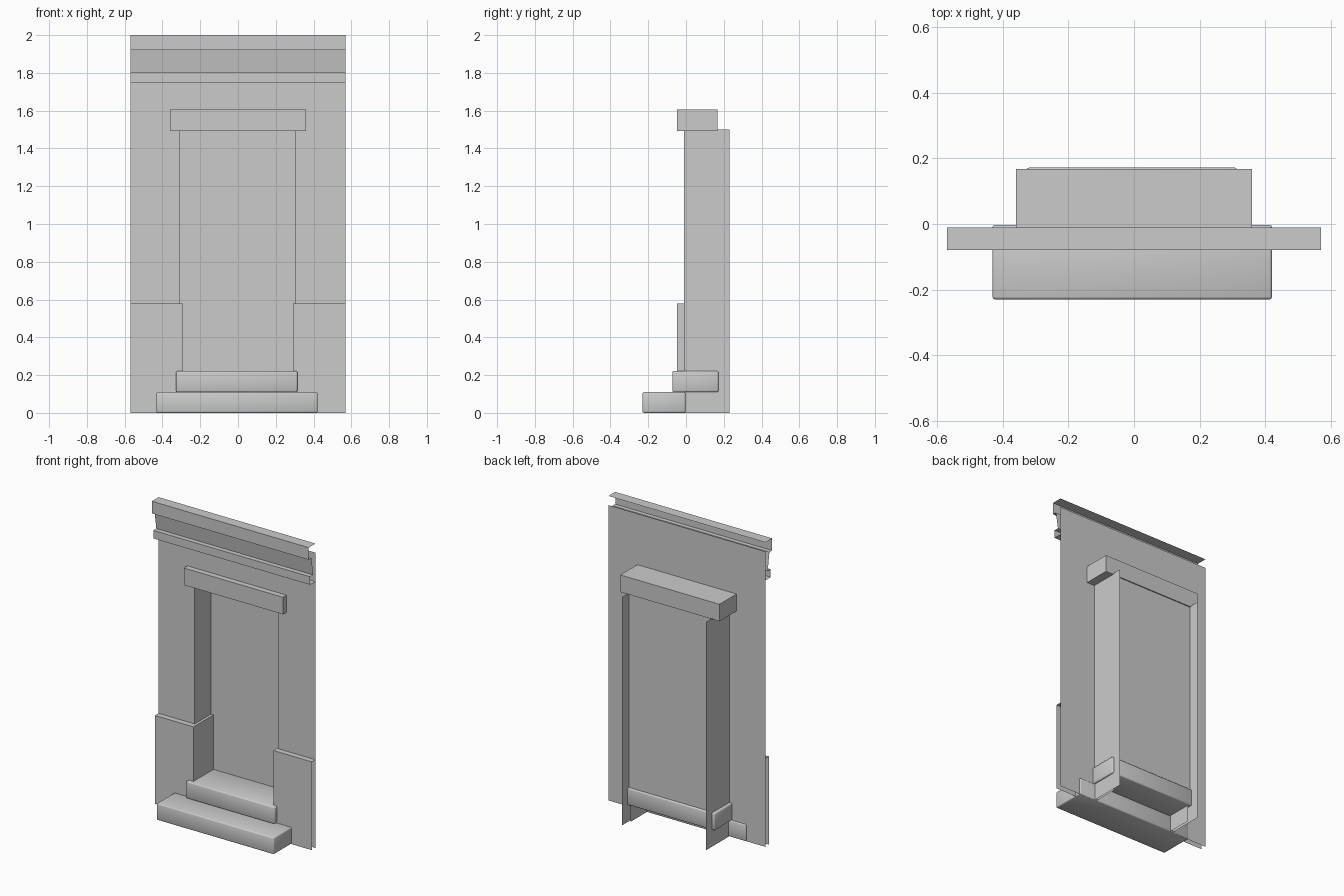
import bpy, bmesh

cube = bpy.data.objects.get("Cube")
if cube:
    bpy.data.objects.remove(cube, do_unlink=True)

stone = bpy.data.materials.new("grey_stone")
stone.use_nodes = True
GREY = (0.6, 0.6, 0.6, 1)
stone.diffuse_color = GREY
stone.node_tree.nodes["Principled BSDF"].inputs["Base Color"].default_value = GREY

WALL_Y, PANEL_Y, BACK_Y = -0.01, 0.16, 0.23
LEFT, RIGHT = 0.303, -0.308          # opening sides
HALF, OPEN_TOP, WALL_TOP = 0.57, 1.5, 1.94


def finish(name, bm):
    mesh = bpy.data.meshes.new(name)
    bm.to_mesh(mesh)
    bm.free()
    mesh.materials.append(stone)
    obj = bpy.data.objects.new(name, mesh)
    bpy.context.collection.objects.link(obj)
    return obj


def sheet(name, *quads):
    """Thin surface made of a few flat polygons."""
    bm = bmesh.new()
    for quad in quads:
        bm.faces.new([bm.verts.new(p) for p in quad])
    bmesh.ops.remove_doubles(bm, verts=bm.verts, dist=0.0001)
    return finish(name, bm)


def extrude_x(name, profile, x0, x1):
    """Open (y, z) profile swept along x."""
    quads = [[(x0, *a), (x1, *a), (x1, *b), (x0, *b)]
             for a, b in zip(profile, profile[1:])]
    return sheet(name, *quads)


def box(name, lo, hi, bevel=0):
    bm = bmesh.new()
    bmesh.ops.create_cube(bm, size=1)
    for v in bm.verts:
        v.co = [a + (c + 0.5) * (b - a) for a, b, c in zip(lo, hi, v.co)]
    if bevel:
        bmesh.ops.bevel(bm, geom=bm.edges[:], offset=bevel, segments=2,
                        profile=0.5, affect='EDGES')
        for f in bm.faces:
            f.smooth = True
    return finish(name, bm)


# Wall with a doorway
sheet("wall", [(x, WALL_Y, z) for x, z in (
    (-HALF, 0), (RIGHT, 0), (RIGHT, OPEN_TOP), (LEFT, OPEN_TOP),
    (LEFT, 0), (HALF, 0), (HALF, WALL_TOP), (-HALF, WALL_TOP))])

# Recessed door panel
extrude_x("door_panel", [(PANEL_Y, 0.12), (PANEL_Y, OPEN_TOP)], RIGHT, LEFT)

# Jambs and the lower plinth blocks on both sides
for side, jamb, s in (("left", LEFT, 1), ("right", RIGHT, -1)):
    sheet(side + "_jamb", [(jamb, WALL_Y, 0), (jamb, BACK_Y, 0),
                           (jamb, BACK_Y, OPEN_TOP), (jamb, WALL_Y, OPEN_TOP)])
    inner, outer, front, top = s * 0.29, s * HALF, -0.047, 0.58
    sheet(side + "_plinth",
          [(inner, front, 0), (outer, front, 0), (outer, front, top), (inner, front, top)],
          [(inner, front, 0), (inner, PANEL_Y, 0), (inner, PANEL_Y, top), (inner, front, top)],
          [(inner, front, top), (outer, front, top), (outer, WALL_Y, top), (inner, WALL_Y, top)],
          [(inner, WALL_Y, top), (jamb, WALL_Y, top), (jamb, PANEL_Y, top), (inner, PANEL_Y, top)])

# Lintel over the doorway
box("lintel", (-0.36, -0.047, 1.493), (0.36, 0.167, 1.605))

# Cornice, open at the back and ends
extrude_x("cornice", [(WALL_Y, 2.0), (-0.08, 2.0), (-0.08, 1.92), (-0.052, 1.92),
                      (-0.034, 1.803), (-0.065, 1.803), (-0.065, 1.75), (WALL_Y, 1.75)],
          -HALF, HALF)

# Rounded steps
box("upper_step", (-0.328, -0.072, 0.11), (0.315, 0.172, 0.222), 0.008)
box("lower_step", (-0.432, -0.23, 0), (0.421, -0.003, 0.11), 0.008)
